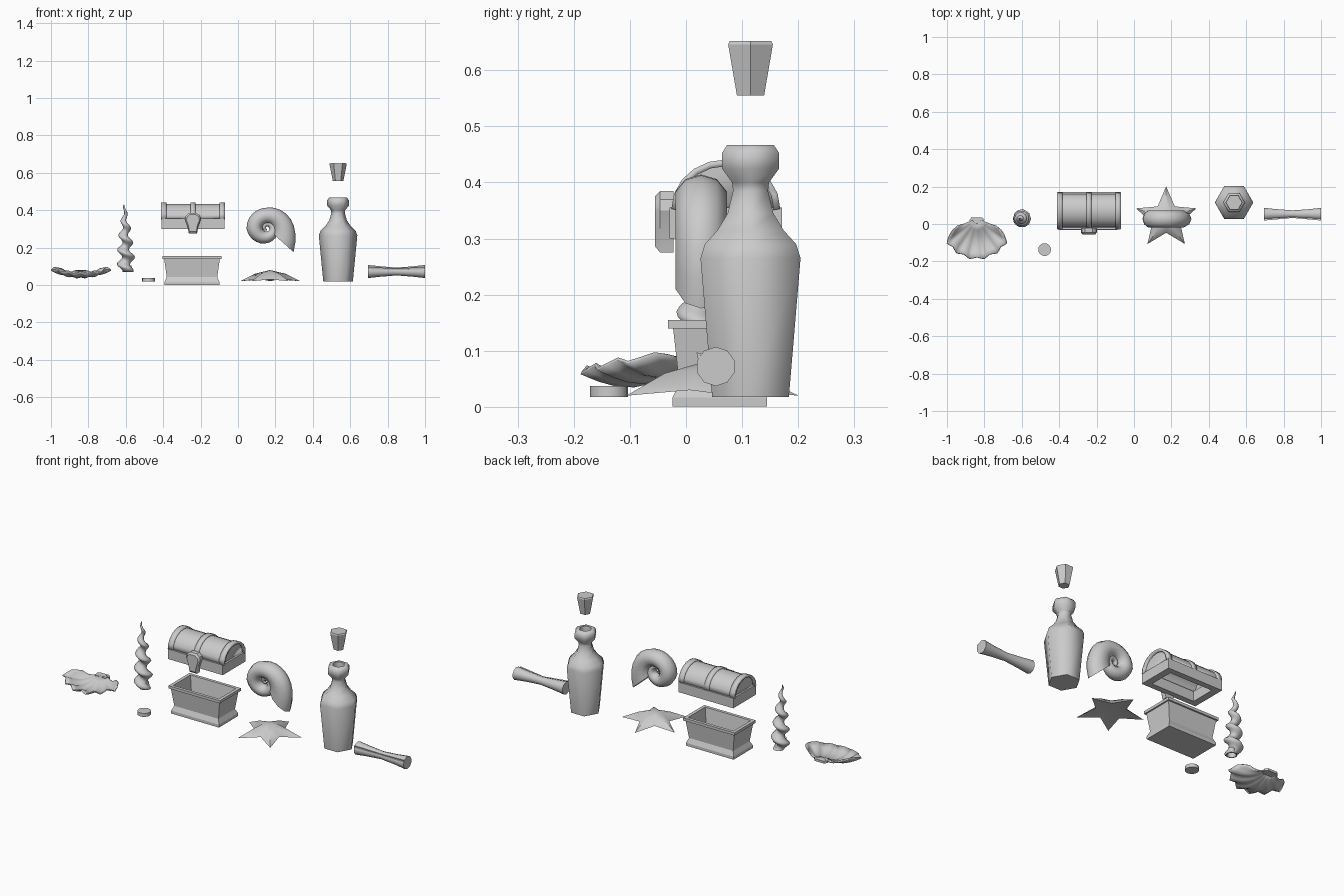
import bpy, math
from math import sin, cos, pi, radians

if "Cube" in bpy.data.objects:
    bpy.data.objects.remove(bpy.data.objects["Cube"])


def make(name, verts, faces, angle=35, thick=0):
    me = bpy.data.meshes.new(name)
    me.from_pydata(verts, [], faces)
    ob = bpy.data.objects.new(name, me)
    bpy.context.collection.objects.link(ob)
    bpy.ops.object.select_all(action='DESELECT')
    bpy.context.view_layer.objects.active = ob
    ob.select_set(True)
    bpy.ops.object.mode_set(mode='EDIT')
    bpy.ops.mesh.select_all(action='SELECT')
    bpy.ops.mesh.normals_make_consistent(inside=False)
    bpy.ops.object.mode_set(mode='OBJECT')
    if angle:
        bpy.ops.object.shade_smooth_by_angle(angle=radians(angle))
    if thick:
        mod = ob.modifiers.new("thickness", 'SOLIDIFY')
        mod.thickness, mod.offset = thick, -1
    return ob


def loft(name, rings, angle=35, caps=(True, True), loop=False):
    n = len(rings[0])
    verts = [p for r in rings for p in r]
    m = len(rings)
    faces = [(i % m * n + j, i % m * n + (j + 1) % n,
              (i + 1) % m * n + (j + 1) % n, (i + 1) % m * n + j)
             for i in range(m if loop else m - 1) for j in range(n)]
    if not loop and caps[0]:
        faces.append(tuple(range(n)))
    if not loop and caps[1]:
        faces.append(tuple((m - 1) * n + j for j in range(n)))
    return make(name, verts, faces, angle)


def turned(name, cx, cy, profile, n, angle=35):
    return loft(name, [[(cx + r * cos(2 * pi * j / n), cy + r * sin(2 * pi * j / n), z)
                        for j in range(n)] for r, z in profile], angle)


def rect(cx, cy, hx, hy, z):
    return [(cx + a * hx, cy + b * hy, z) for a, b in ((-1, -1), (1, -1), (1, 1), (-1, 1))]


def interp(x, table):
    for (a, fa), (b, fb) in zip(table, table[1:]):
        if x <= b:
            return fa + (fb - fa) * (x - a) / (b - a)
    return table[-1][1]


# Scallop shell: ribbed fan, dished upwards
cols, rows = 29, 7
verts, faces = [], []
for i in range(cols):
    s = -1 + 2 * i / (cols - 1)
    phi = radians(72) * s
    rib = cos(7 * pi * s)
    length = interp(abs(s), [(0, .218), (.4, .213), (.72, .207), (.88, .175), (1, .11)])
    for k in range(rows):
        v = k / (rows - 1)
        r = .022 + (length - .022 - .007 * (1 + rib) * v) * v
        z = .075 - .032 * sin(pi * v) * (1 - s * s * .5) - .012 * v \
            + .032 * v * abs(sin(phi)) ** 2 + .006 * v * rib
        verts.append((-.84 + r * sin(phi), .025 - r * cos(phi), z))
for i in range(cols - 1):
    for k in range(rows - 1):
        a = i * rows + k
        faces.append((a, a + 1, a + rows + 1, a + rows))
make("scallop_shell", verts, faces, 60, .006)
# Hinge ears of the scallop
loft("scallop_hinge", [[(-.84 + x * w, y, z) for x, z in
                        ((-1, .066), (1, .066), (1, .078), (-1, .078))]
                       for y, w in ((.036, .028), (.022, .04), (-.005, .03))])

# Spiral shell: stacked rings whose centres wind round the axis
rings = []
for i in range(37):
    t = i / 36
    z = .43 - .36 * t
    r = interp(t, [(0, .002), (.15, .010), (.4, .024), (.7, .032), (.87, .036), (1, .029)])
    off = interp(t, [(0, .004), (.3, .010), (.6, .014), (.9, .015), (1, .010)])
    a = 2 * pi * 4.6 * t + 2.6
    cx, cy = -.597 - .01 * (1 - t) + off * cos(a), .028 + off * sin(a)
    rings.append([(cx + r * cos(2 * pi * j / 10), cy + r * sin(2 * pi * j / 10), z)
                  for j in range(10)])
last = rings[-1]
mx, my = sum(p[0] for p in last) / 10, sum(p[1] for p in last) / 10
for s, z in ((.8, .07), (.6, .105)):
    rings.append([(mx + (p[0] - mx) * s, my + (p[1] - my) * s, z) for p in last])
loft("spiral_shell", rings, 60)

# Coin
turned("coin", -.478, -.137, [(.034, .018), (.034, .037)], 16)

# Chest base: open flared box with plinth and rim
bx, by = -.246, .06
loft("chest_base", [rect(bx, by, *p) for p in (
    (.146, .084, .001), (.146, .084, .017), (.135, .072, .042), (.149, .083, .14),
    (.157, .092, .14), (.157, .092, .155), (.139, .075, .155), (.120, .058, .045))], 0)

# Chest lid: frame, hollow barrel, bands
lx, ly = -.241, .071
loft("lid_frame", [rect(lx, ly, *p) for p in (
    (.168, .100, .30), (.168, .100, .355), (.13, .068, .355), (.13, .068, .30))], 0, loop=True)


def arch(name, x0, x1, ry, rz, ends, thick):
    n = 10
    prof = [(-ry * cos(pi * j / n), rz * sin(pi * j / n)) for j in range(n + 1)]
    v = [(x, ly + y, .353 + z) for x in (x0, x1) for y, z in prof]
    f = [(j, j + 1, n + 2 + j, n + 1 + j) for j in range(n)]
    if ends:
        f += [tuple(range(n + 1)), tuple(range(n + 1, 2 * n + 2))]
    return make(name, v, f, 35, thick)


arch("lid_barrel", lx - .158, lx + .158, .091, .081, True, .012)
for i, (x, w) in enumerate(((-.156, .015), (0, .014), (.156, .015))):
    arch(f"lid_band_{i + 1}", lx + x - w, lx + x + w, .097, .088, False, .012)

# Clasp on the lid front
clasp = [(-.022, .275), (.022, .275), (.028, .31), (.042, .35), (.038, .37), (.02, .385),
         (-.02, .385), (-.038, .37), (-.042, .35), (-.028, .31)]
loft("lid_clasp", [[(lx + x * s, y, .335 + (z - .335) * s) for x, z in clasp]
                   for y, s in ((-.022, 1), (-.046, 1), (-.055, .82))], 30)

# Coiled shell: elliptical tube winding in to the centre
outer = [(-42, .187), (-20, .158), (0, .144), (45, .122), (90, .108), (180, .108),
         (270, .078), (360, .055), (540, .025), (630, .01)]
rings = []
for i in range(43):
    a = -42 + 16 * i
    ro = interp(a, outer)
    mid, half = ro * .62, ro * .40
    wy = min(.048, ro * .46)
    ring = []
    for j in range(10):
        b = 2 * pi * j / 10
        rr = mid + half * cos(b)
        ring.append((.155 + rr * cos(radians(a)), .027 + wy * sin(b), .303 + rr * sin(radians(a))))
    rings.append(ring)
loft("coiled_shell", rings, 50)

# Starfish: five domed arms with an arched underside
sx, sy = .172, .031
top = [(sx, sy, .080)]
for f, zt, zn in ((.5, .060, .068), (1, .020, .030)):
    for j in range(10):
        a = pi / 2 + j * pi / 5
        tip = j % 2 == 0
        r = (.17 if tip else .078) * f
        top.append((sx + r * cos(a), sy + r * sin(a), zt if tip else zn))
n = len(top)
verts = top + [(sx, sy, .042)]
faces = []
for j in range(10):
    k = (j + 1) % 10
    faces += [(0, 1 + j, 1 + k), (1 + j, 11 + j, 11 + k, 1 + k), (n, 11 + k, 11 + j)]
make("starfish", verts, faces, 50)

# Six-sided bottle with hollow neck, and its stopper
cx, cy = .535, .115
turned("bottle", cx, cy, [
    (.079, .018), (.103, .265), (.094, .290), (.068, .315), (.047, .345), (.036, .385),
    (.038, .400), (.059, .425), (.059, .452), (.048, .467), (.032, .467), (.026, .40),
    (.034, .34), (.08, .26), (.06, .035)], 6, 65)
turned("stopper", cx, cy, [(.028, .555), (.046, .646), (.043, .652)], 6, 30)

# Rolled scroll, pinched in the middle
loft("scroll", [[(x, .053 + r * cos(2 * pi * (j + .5) / 10), .072 + r * sin(2 * pi * (j + .5) / 10))
                 for j in range(10)]
                for x, r in ((.695, .035), (.76, .028), (.848, .021), (.93, .027), (1, .035))], 40)
# Loose paper edge along the scroll
loft("scroll_edge", [[(x, .053 - r * .72, .072 + r * .65), (x, .053 - r * .98, .072 + r * .72),
                      (x, .053 - r * .9, .072 + r * .35)]
                     for x, r in ((.695, .035), (.848, .021), (1, .035))], 40)
